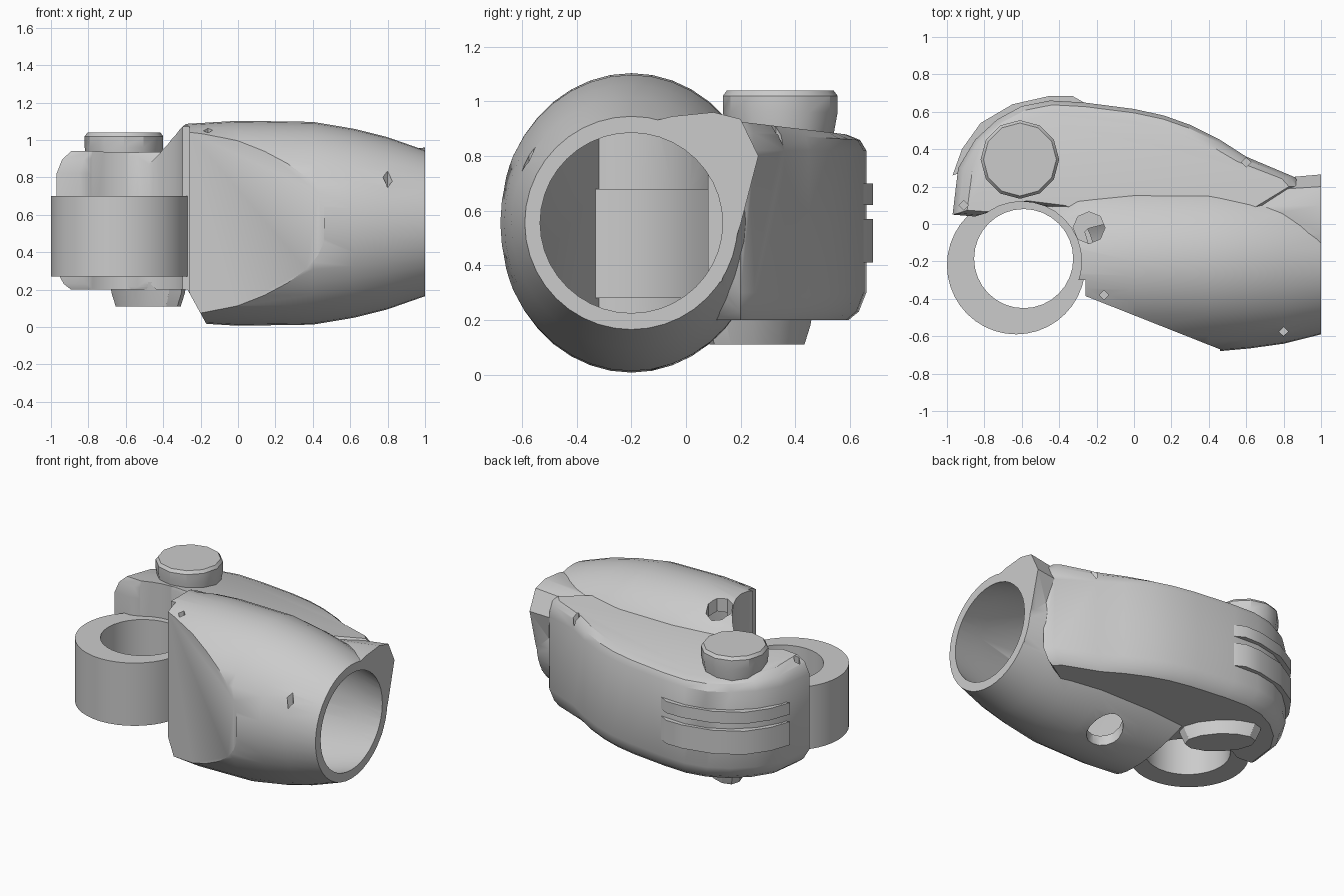
import bpy, bmesh, math

if "Cube" in bpy.data.objects:
    bpy.data.objects.remove(bpy.data.objects["Cube"], do_unlink=True)

grey = bpy.data.materials.new("Cast Grey")
grey.use_nodes = True
grey.diffuse_color = (0.6, 0.6, 0.6, 1)
grey.node_tree.nodes["Principled BSDF"].inputs["Base Color"].default_value = (0.6, 0.6, 0.6, 1)


def loft(name, sections):
    """Skin a closed solid through matching loops of points."""
    bm = bmesh.new()
    loops = [[bm.verts.new(p) for p in s] for s in sections]
    n = len(loops[0])
    for a, b in zip(loops, loops[1:]):
        for i in range(n):
            j = (i + 1) % n
            bm.faces.new((a[i], a[j], b[j], b[i]))
    bm.faces.new(loops[0])
    bm.faces.new(loops[-1])
    bmesh.ops.recalc_face_normals(bm, faces=bm.faces)
    mesh = bpy.data.meshes.new(name)
    bm.to_mesh(mesh)
    bm.free()
    mesh.materials.append(grey)
    ob = bpy.data.objects.new(name, mesh)
    bpy.context.collection.objects.link(ob)
    return ob


def oval(x, ry, rz, n=40):
    return [(x, -0.2 + ry * math.cos(2 * math.pi * i / n),
             0.555 + rz * math.sin(2 * math.pi * i / n)) for i in range(n)]


def disc(cx, cy, r, z, n=32):
    return [(cx + r * math.cos(2 * math.pi * i / n),
             cy + r * math.sin(2 * math.pi * i / n), z) for i in range(n)]


def post(name, cx, cy, r, z0, z1, n=32):
    return loft(name, [disc(cx, cy, r, z0, n), disc(cx, cy, r, z1, n)])


def prism(name, outline, z0, z1):
    return loft(name, [[(x, y, z) for x, y in outline] for z in (z0, z1)])


def combine(ob, other, operation):
    mod = ob.modifiers.new("combine", 'BOOLEAN')
    mod.operation, mod.object, mod.solver = operation, other, 'EXACT'
    bpy.context.view_layer.objects.active = ob
    bpy.ops.object.modifier_apply(modifier=mod.name)
    bpy.data.objects.remove(other, do_unlink=True)


# Barrel-shaped main housing with a flat front cheek and a notch under its rear end
stations = [(-0.62, .36, .4), (-0.45, .42, .46), (-0.3, .46, .53), (0, .485, .548),
            (0.4, .485, .542), (0.62, .465, .505), (0.8, .44, .46), (1, .39, .39)]
housing = loft("housing", [oval(*s) for s in stations])
FRONT = [(-1.4, -0.3), (-0.26, -0.3), (-0.26, -0.385), (0.46, -0.67), (0.46, -1.2), (-1.4, -1.2)]
combine(housing, prism("front_cut", FRONT, -0.5, 1.5), 'DIFFERENCE')
NOTCH = [(-0.16, 0), (-0.27, 0.2), (-0.9, 0.2), (-0.9, -0.1), (-0.16, -0.1)]
combine(housing, loft("notch", [[(x, y, z) for x, z in NOTCH] for y in (-0.8, 0.8)]), 'DIFFERENCE')

# Side chamber behind the housing, chamfered below and above, with a tilted top
CHAMBER = [(0.9, 0.2), (0.86, 0.25), (0.6, 0.36), (0.46, 0.45), (0.3, 0.53), (0.16, 0.58), (0, 0.615),
           (-0.27, 0.65), (-0.45, 0.66), (-0.6, 0.63), (-0.73, 0.56), (-0.85, 0.45), (-0.94, 0.3),
           (-0.97, 0.05), (-0.85, 0.04), (-0.62, 0.11), (-0.4, 0.08), (0, -0.1), (0.6, 0)]


def chamber_loop(z, kx, ky, tilt):
    return [(x * kx, 0.2 + (y - 0.2) * ky, z + tilt * (0.3 - y)) for x, y in CHAMBER]


chamber = loft("chamber", [chamber_loop(*s) for s in (
    (0.2, .92, .86, 0), (0.23, .96, .94, 0), (0.3, 1, 1, 0),
    (0.82, 1, 1, 0), (0.88, .97, .95, .06), (0.915, .92, .84, .1))])
combine(housing, chamber, 'UNION')

# Lug that grows towards the mouth
LUG = [(-0.15, .92), (-0.05, .945), (0.1, .96), (0.2, .935), (0.265, .8), (0.2, .55), (0.13, .34), (-0.1, .3)]
lug = loft("lug", [[(x, y * k, 0.6 + (z - 0.6) * k) for y, z in LUG] for x, k in ((0.55, .85), (1, 1))])
combine(housing, lug, 'UNION')

# Hollow interior that leaves a wall around the ring and the front cheek
cavity = loft("cavity", [oval(-0.5, .37, .4), oval(0, .42, .48), oval(0.45, .42, .48),
                         oval(0.8, .37, .39), oval(1.05, .325, .315)])
combine(cavity, prism("front_wall", [(x, y + 0.07) for x, y in FRONT], -0.5, 1.5), 'DIFFERENCE')
combine(cavity, post("ring_wall", -0.63, -0.22, 0.43, 0.28, 0.68), 'DIFFERENCE')
combine(cavity, post("outer_wall", -0.62, -0.2, 0.39, -0.5, 1.5), 'DIFFERENCE')
combine(cavity, prism("back_wall", [(-1, 0.08), (0.5, 0.08), (0.5, 1), (-1, 1)], -0.5, 1.5), 'DIFFERENCE')
combine(housing, cavity, 'DIFFERENCE')

# Clearance around the ring, the ports and small pits
combine(housing, post("ring_clearance", -0.6, -0.2, 0.32, -0.5, 1.5), 'DIFFERENCE')
combine(housing, post("top_port", -0.24, -0.02, 0.085, 0.95, 1.3, 8), 'DIFFERENCE')
combine(housing, post("bottom_port", 0.22, -0.02, 0.115, -0.2, 0.3, 16), 'DIFFERENCE')
for x, y, z in ((0.6, 0.33, 0.82), (-0.91, 0.1, 0.84), (-0.16, -0.38, 1.0), (0.8, -0.575, 0.73)):
    combine(housing, post("pit", x, y, 0.025, z, z + 0.25, 4), 'DIFFERENCE')

# Round collar with a through hole
ring = post("ring", -0.63, -0.22, 0.37, 0.27, 0.7, 40)
combine(ring, post("ring_bore", -0.59, -0.185, 0.265, 0, 1), 'DIFFERENCE')

# Top knob
knob = loft("knob", [disc(-0.61, 0.345, r, z, 12) for r, z in ((.19, .85), (.21, .96), (.21, 1.02), (.195, 1.04))])


# Oblong foot set diagonally under the chamber
def foot_loop(long, short, z, n=12):
    ends = [(long * math.cos(2 * math.pi * i / n), short * math.sin(2 * math.pi * i / n)) for i in range(n)]
    return [(-0.48 - (a + b) * 0.707, 0.26 + (a - b) * 0.707, z) for a, b in ends]


foot = loft("foot", [foot_loop(*s) for s in ((.22, .11, .11), (.25, .12, .18), (.26, .13, .24))])

# Curved ribs on the back
ARC = [(-0.97, 0.26), (-0.92, 0.4), (-0.82, 0.54), (-0.65, 0.64), (-0.45, 0.685), (-0.33, 0.685),
       (-0.25, 0.64), (-0.45, 0.6), (-0.6, 0.57), (-0.75, 0.48), (-0.85, 0.3)]
ribs = [prism("upper_rib", ARC, 0.62, 0.7), prism("lower_rib", ARC, 0.41, 0.57)]

for ob in [housing, ring, knob, foot] + ribs:
    bpy.ops.object.select_all(action='DESELECT')
    ob.select_set(True)
    bpy.context.view_layer.objects.active = ob
    bpy.ops.object.shade_smooth_by_angle(angle=math.radians(30))
